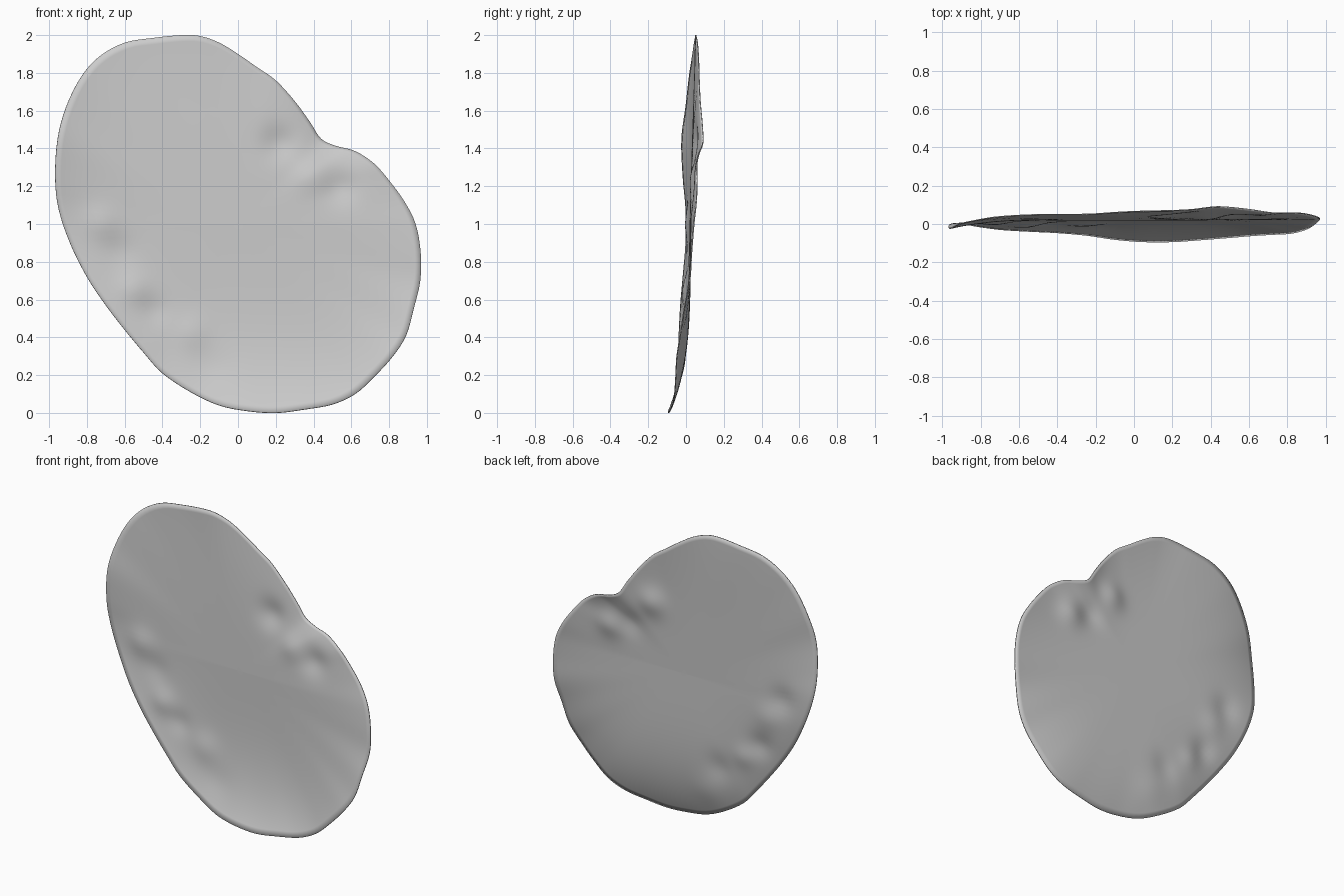
import bpy, bmesh, math
from mathutils import Vector

if "Cube" in bpy.data.objects:
    bpy.data.objects.remove(bpy.data.objects["Cube"])

# Rim of the crisp, clockwise from the top: x, y (curl), z
RIM = [Vector(p) for p in (
    (-.3, .05, 2), (-.2, .053, 1.995), (-.1, .06, 1.96), (0, .065, 1.9), (.1, .068, 1.83),
    (.2, .07, 1.76), (.3, .075, 1.65), (.38, .085, 1.54), (.44, .09, 1.45), (.52, .085, 1.412),
    (.62, .073, 1.385), (.72, .058, 1.32), (.8, .058, 1.23), (.88, .055, 1.12), (.94, .042, 1),
    (.967, .03, .85), (.965, .02, .7), (.93, -.01, .55), (.89, -.03, .41), (.82, -.048, .3),
    (.72, -.054, .19), (.62, -.06, .1), (.5, -.07, .045), (.35, -.082, .018), (.2, -.092, 0),
    (.05, -.092, .01), (-.1, -.08, .04), (-.25, -.058, .11), (-.4, -.045, .21),
    (-.5, -.04, .32), (-.6, -.035, .44), (-.7, -.028, .57), (-.8, -.015, .72),
    (-.89, 0, .9), (-.95, 0, 1.08), (-.968, -.015, 1.25), (-.955, -.022, 1.45),
    (-.91, 0, 1.62), (-.83, .018, 1.78), (-.73, .035, 1.89), (-.6, .045, 1.96), (-.45, .05, 1.985))]

# Dents (+) and blisters (-): x, z, radius, depth
BUMPS = [(.22, 1.43, .09, .025), (.38, 1.25, .08, -.012), (.54, 1.2, .09, .024),
         (-.73, 1.0, .09, -.02), (-.62, .85, .08, .01), (-.56, .65, .08, -.02),
         (-.44, .54, .07, .012), (-.25, .42, .09, -.014), (-.15, .22, .1, .008)]
CENTRE = Vector((0, 0, 1))
RINGS, STEPS = 30, 4


def catmull(a, b, c, d, t):
    return .5 * (2*b + (c - a)*t + (2*a - 5*b + 4*c - d)*t*t + (3*b - a - 3*c + d)*t**3)


def surface(p, f):
    """Point a fraction f of the way from the centre to rim point p."""
    q = CENTRE.lerp(p, f)
    base = .022 + .028 * max(0, q.z - 1)
    y = base + (p.y - base) * f**4
    fade = 1 - f**8
    for x, z, r, depth in BUMPS:
        y += fade * depth * math.exp(-((q.x - x)**2 + (q.z - z)**2) / r**2)
    return (q.x, y, q.z)


# Smooth closed rim
n = len(RIM)
rim = [catmull(RIM[i-1], RIM[i], RIM[(i+1) % n], RIM[(i+2) % n], k / STEPS)
       for i in range(n) for k in range(STEPS)]
m = len(rim)

# Concentric rings filled with quads, triangle fan in the middle
bm = bmesh.new()
hub = bm.verts.new(surface(rim[0], 0))
rings = [[bm.verts.new(surface(p, r / RINGS)) for p in rim] for r in range(1, RINGS + 1)]
for i in range(m):
    j = (i + 1) % m
    bm.faces.new((hub, rings[0][j], rings[0][i]))
    for a, b in zip(rings, rings[1:]):
        bm.faces.new((a[i], a[j], b[j], b[i]))
bmesh.ops.recalc_face_normals(bm, faces=bm.faces)
for f in bm.faces:
    f.smooth = True
mesh = bpy.data.meshes.new("crisp")
bm.to_mesh(mesh)
bm.free()
crisp = bpy.data.objects.new("crisp", mesh)
bpy.context.collection.objects.link(crisp)

# Very thin slice
shell = crisp.modifiers.new("thickness", 'SOLIDIFY')
shell.thickness = .006
shell.offset = 0
